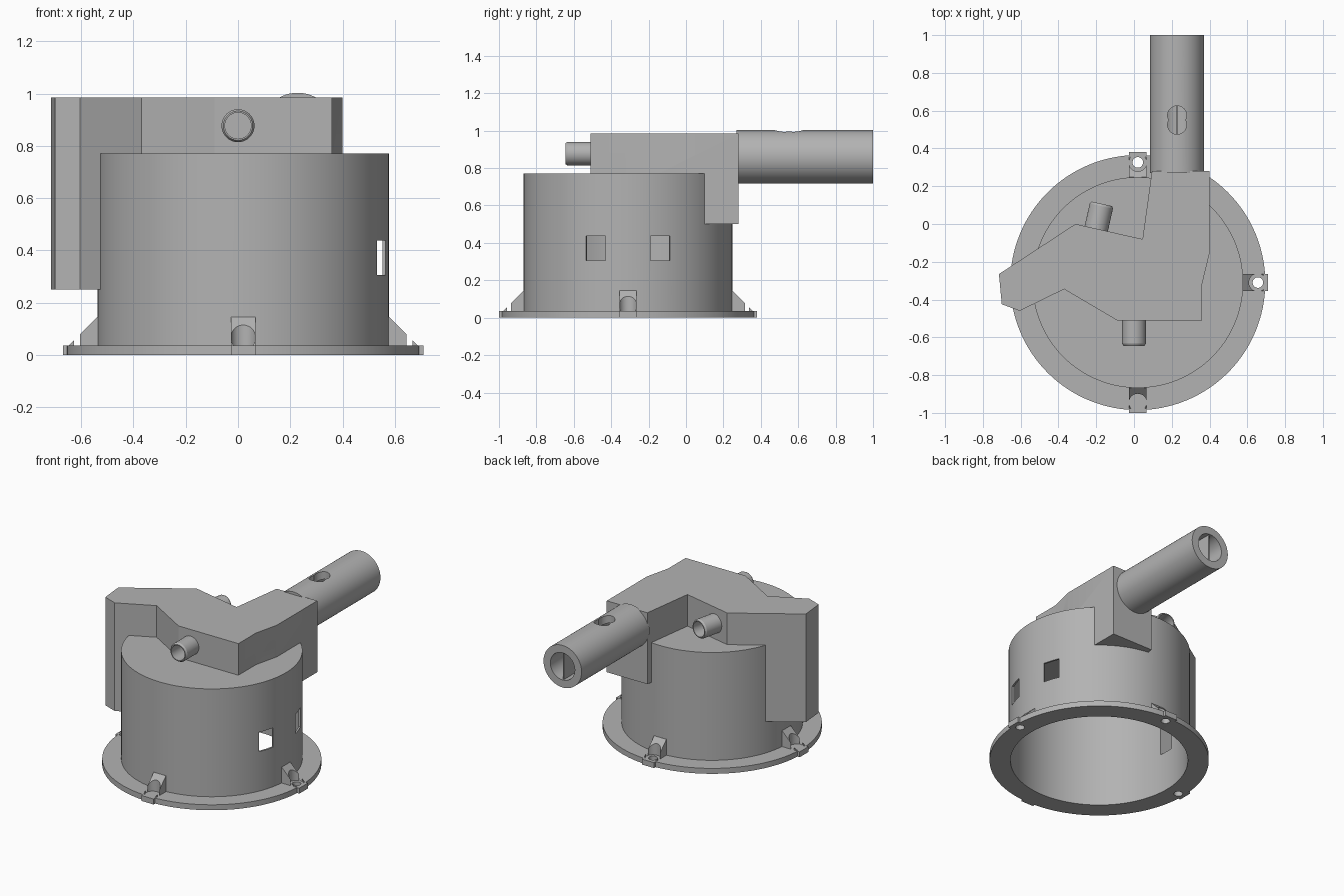
import bpy, bmesh
from math import pi, radians, atan2
from mathutils import Matrix, Vector

if "Cube" in bpy.data.objects:
    bpy.data.objects.remove(bpy.data.objects["Cube"], do_unlink=True)

grey = bpy.data.materials.new("mid grey")
grey.use_nodes = True
tone = (0.45, 0.45, 0.45, 1)
grey.diffuse_color = tone
grey.node_tree.nodes["Principled BSDF"].inputs["Base Color"].default_value = tone

CX, CY = 0.02, -0.31          # axis of the housing
R_BODY, R_BORE, H = 0.558, 0.546, 0.77


def finish(name, bm, matrix=Matrix()):
    bmesh.ops.recalc_face_normals(bm, faces=bm.faces)
    mesh = bpy.data.meshes.new(name)
    bm.to_mesh(mesh)
    bm.free()
    mesh.transform(matrix)
    mesh.materials.append(grey)
    ob = bpy.data.objects.new(name, mesh)
    bpy.context.collection.objects.link(ob)
    return ob


def lathe(name, profile, matrix=Matrix(), steps=96):
    """Spin a closed (radius, height) profile around z."""
    bm = bmesh.new()
    vs = [bm.verts.new((r, 0, h)) for r, h in profile]
    es = [bm.edges.new((vs[i - 1], vs[i])) for i in range(len(vs))]
    bmesh.ops.spin(bm, geom=vs + es, cent=(0, 0, 0), axis=(0, 0, 1),
                   angle=2 * pi, steps=steps)
    bmesh.ops.remove_doubles(bm, verts=bm.verts, dist=1e-5)
    return finish(name, bm, matrix)


def rod(name, r, z0, z1, matrix=Matrix(), steps=96):
    return lathe(name, [(0, z0), (r, z0), (r, z1), (0, z1)], matrix, steps)


def prism(name, outline, z0, z1, matrix=Matrix()):
    bm = bmesh.new()
    face = bm.faces.new([bm.verts.new((x, y, z0)) for x, y in outline])
    top = bmesh.ops.extrude_face_region(bm, geom=[face])["geom"]
    bmesh.ops.translate(bm, vec=(0, 0, z1 - z0),
                        verts=[v for v in top if isinstance(v, bmesh.types.BMVert)])
    return finish(name, bm, matrix)


def box(name, x0, x1, y0, y1, z0, z1, matrix=Matrix()):
    return prism(name, [(x0, y0), (x1, y0), (x1, y1), (x0, y1)], z0, z1, matrix)


def combine(target, tool, operation="DIFFERENCE", keep=False):
    mod = target.modifiers.new("cut", "BOOLEAN")
    mod.operation, mod.object, mod.solver = operation, tool, "EXACT"
    with bpy.context.temp_override(object=target, active_object=target):
        bpy.ops.object.modifier_apply(modifier=mod.name)
    if not keep:
        bpy.data.objects.remove(tool, do_unlink=True)


centre = Matrix.Translation((CX, CY, 0))

# Housing: thin cup, open below, with a foot flange
housing = lathe("housing", [
    (R_BORE, 0), (0.675, 0), (0.675, 0.037), (R_BODY, 0.037), (R_BODY, H),
    (0, H), (0, H - 0.02), (R_BORE, H - 0.02)], centre, 128)

# Four screw lugs: 45 degree wedges with a head recess and a through hole
quarters = [centre @ Matrix.Rotation(i * pi / 2, 4, "Z") for i in range(4)]
stand_up = Matrix.Rotation(pi / 2, 4, "X")
wedge = [(0.551, 0), (0.69, 0), (0.69, 0.037), (0.666, 0.037), (0.558, 0.145), (0.551, 0.145)]
for m in quarters:
    combine(housing, prism("lug", wedge, -0.046, 0.046, m @ stand_up), "UNION")
for m in quarters:
    at = m @ Matrix.Translation((0.636, 0, 0))
    combine(housing, rod("recess", 0.0475, 0.036, 0.2, at, 32))
    combine(housing, rod("hole", 0.028, -0.1, 0.1, at, 32))

# Two side windows
for a in (-18, 18):
    m = centre @ Matrix.Rotation(radians(a), 4, "Z")
    combine(housing, box("window", 0.45, 0.7, -0.055, 0.055, 0.305, 0.437, m))

# Bent duct on top, reaching down outside the housing at both ends
outline = [(-0.715, -0.265), (-0.31, 0), (0.045, -0.08), (0.095, 0.28),
           (0.40, 0.28), (0.40, -0.155), (0.36, -0.32), (0.36, -0.51),
           (-0.09, -0.51), (-0.37, -0.345), (-0.605, -0.46), (-0.70, -0.425)]
duct = prism("duct", outline, 0.25, 0.985)
combine(duct, box("trim", -0.3, 0.6, -0.7, 0.5, 0.1, 0.5))
combine(duct, rod("trim", R_BODY - 0.004, 0.1, H - 0.003, centre, 128))

# Slot joining the housing to the side leg of the duct
slot = box("slot", -0.65, -0.45, -0.37, -0.265, 0.27, 0.6)
combine(duct, slot, keep=True)
combine(housing, slot)

# Outlet pipe with a pinched opening on top and a dividing wall inside
pipe_at = Matrix.Translation((0.228, 0, 0.86))
along_y = Matrix.Rotation(-pi / 2, 4, "X")
pipe = lathe("outlet_pipe", [(0.092, 0.27), (0.143, 0.27), (0.143, 1), (0.092, 1)],
             pipe_at @ along_y)
for y in (0.525, 0.575):
    combine(pipe, rod("opening", 0.05, 0, 0.3, pipe_at @ Matrix.Translation((0, y, 0)), 48))
divider = box("pipe_divider", -0.004, 0.004, 0.27, 0.99, -0.093, 0.093, pipe_at)

# Two short hollow nozzles
nozzle = [(0, -0.01), (0.063, -0.01), (0.063, 0.123), (0.056, 0.135),
          (0.05, 0.135), (0.05, 0.02), (0, 0.02)]
parts = [housing, duct, pipe, divider]
for name, pos, aim in (("front_nozzle", (0, -0.51, 0.877), (0, -1)),
                       ("back_nozzle", (-0.20, -0.025, 0.877), (0.22, 0.975))):
    turn = Matrix.Rotation(atan2(aim[1], aim[0]) - pi / 2, 4, "Z")
    parts.append(lathe(name, nozzle, Matrix.Translation(Vector(pos)) @ turn @ along_y, 48))

# Smooth round walls, keep hard edges
bpy.ops.object.select_all(action="DESELECT")
for ob in parts:
    ob.select_set(True)
bpy.context.view_layer.objects.active = housing
bpy.ops.object.shade_smooth_by_angle(angle=radians(30))
